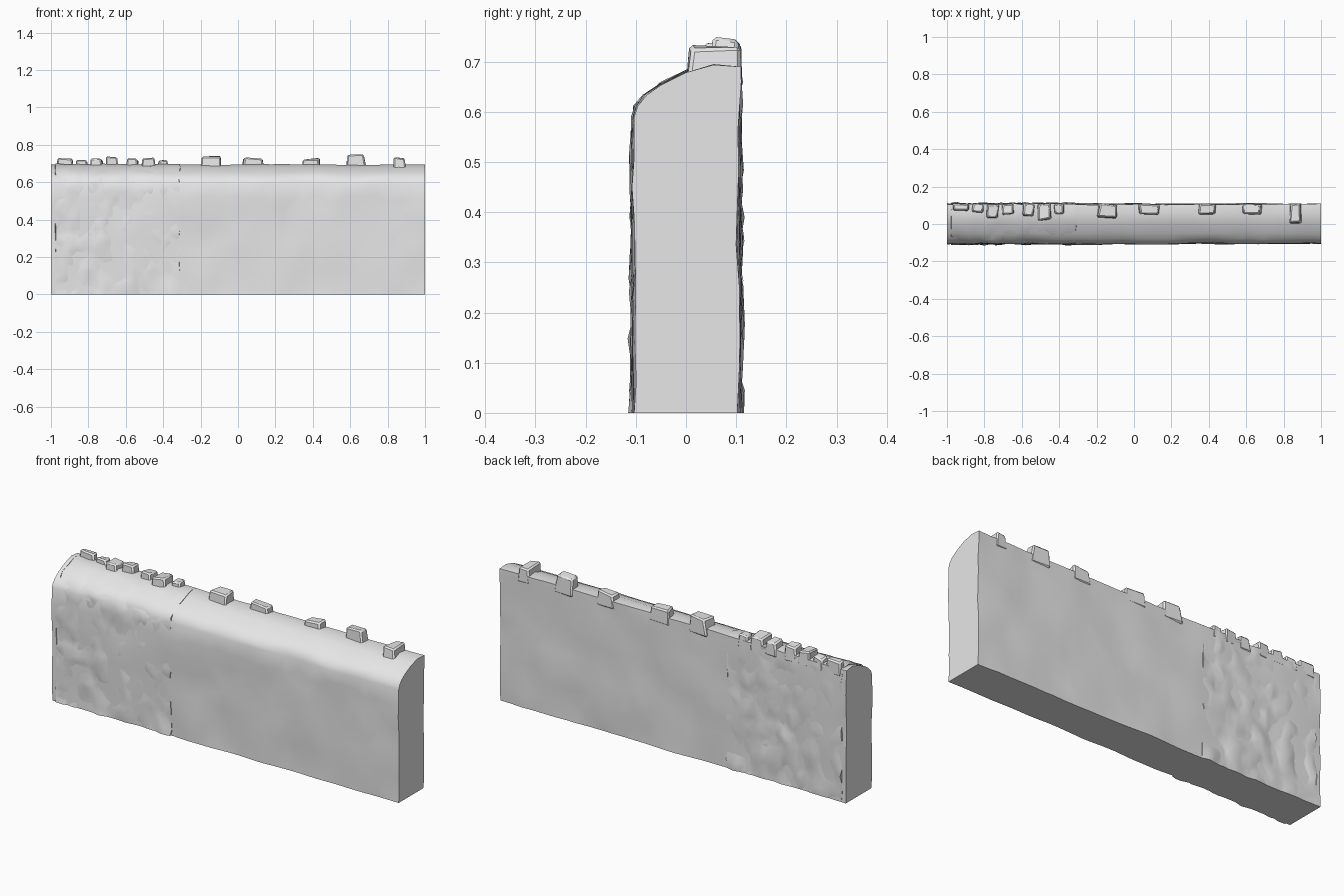
import bpy, bmesh, math, random
from mathutils import Vector, Matrix, noise

random.seed(7)
cube = bpy.data.objects.get("Cube")
if cube:
    bpy.data.objects.remove(cube, do_unlink=True)

stone = bpy.data.materials.new("grey stone")
stone.use_nodes = True
stone.diffuse_color = (0.8, 0.8, 0.8, 1)
stone.node_tree.nodes["Principled BSDF"].inputs["Base Color"].default_value = (0.8, 0.8, 0.8, 1)


def finish(bm, name, angle):
    bmesh.ops.recalc_face_normals(bm, faces=bm.faces)
    mesh = bpy.data.meshes.new(name)
    bm.to_mesh(mesh)
    bm.free()
    mesh.materials.append(stone)
    obj = bpy.data.objects.new(name, mesh)
    bpy.context.collection.objects.link(obj)
    bpy.ops.object.select_all(action='DESELECT')
    obj.select_set(True)
    bpy.context.view_layer.objects.active = obj
    bpy.ops.object.shade_smooth_by_angle(angle=math.radians(angle))
    return obj


def profile(rows):
    """Wall cross-section (y, z): front face, rounded shoulder, ridge, back face."""
    front = [(-0.104, 0.59 * i / rows) for i in range(rows + 1)]
    shoulder = [(-0.096, 0.612), (-0.08, 0.634), (-0.05, 0.655),
                (0, 0.68), (0.055, 0.695), (0.105, 0.69)]
    back = [(0.106, 0.66 * (1 - i / rows)) for i in range(rows + 1)]
    return front + shoulder + back


def rough_wall(name, x0, x1, step, rows, swell, bump, scale, ragged, angle):
    """Sweep the section along x, pushing the faces in and out with noise."""
    bm = bmesh.new()
    count = round((x1 - x0) / step)
    pts = profile(rows)
    rings = []
    for i in range(count + 1):
        end = i in (0, count)
        ring = []
        for y, z in pts:
            x = x0 + (x1 - x0) * i / count
            x += random.uniform(-1, 1) * (ragged if end else step * 0.3)
            n = noise.noise(Vector((x, y * 3, z)) * scale)
            n += 0.5 * noise.noise(Vector((x + 9, y * 3, z)) * scale * 2.3)
            side = 1 if y > 0.1 else -1 if y < -0.06 else 0
            vertical = 0 < z < 0.59
            dy = side * (swell + bump * n)
            dz = 0 if side else swell + bump * 0.5 * n
            if vertical:
                dz = random.uniform(-0.25, 0.25) * 0.59 / rows
            ring.append(bm.verts.new((x, y + dy, z + dz)))
        rings.append(ring)
    for a, b in zip(rings, rings[1:]):
        for j in range(len(pts)):
            k = (j + 1) % len(pts)
            bm.faces.new((a[j], b[j], b[k], a[k]))
    caps = [bm.faces.new(rings[0]), bm.faces.new(rings[-1])]
    sides = [f for f in bm.faces if f not in caps]
    bmesh.ops.triangulate(bm, faces=sides)
    return finish(bm, name, angle)


# Long wall core, and the rougher stone facing around its right-hand part
rough_wall("wall_core", -1, 1, 0.065, 8, 0, 0.009, 5, 0, 40)
rough_wall("rough_stone_facing", -0.975, -0.312, 0.03, 15, 0.001, 0.013, 13, 0.006, 40)

# Broken stones along the ridge: x start, x end, front y, top z
stones = [
    (-0.97, -0.88, 0.07, 0.735), (-0.87, -0.80, 0.06, 0.722),
    (-0.79, -0.72, 0.03, 0.732), (-0.71, -0.64, 0.05, 0.74),
    (-0.60, -0.53, 0.04, 0.73), (-0.52, -0.44, 0.02, 0.735),
    (-0.43, -0.37, 0.05, 0.725), (-0.20, -0.09, 0.03, 0.744),
    (0.02, 0.14, 0.05, 0.735), (0.34, 0.44, 0.05, 0.732),
    (0.58, 0.69, 0.05, 0.752), (0.83, 0.90, 0.0, 0.737),
]
for i, (xa, xb, ya, top) in enumerate(stones):
    bm = bmesh.new()
    low = 0.65
    size = (xb - xa, 0.109 - ya, top - low)
    bmesh.ops.create_cube(bm, size=1)
    bmesh.ops.scale(bm, vec=size, verts=bm.verts)
    for v in bm.verts:
        if v.co.z > 0:
            v.co.x *= random.uniform(0.65, 1)
            v.co.y *= random.uniform(0.8, 1)
            v.co.z -= random.uniform(0, 0.014)
    bmesh.ops.bevel(bm, geom=bm.edges[:], offset=0.007, segments=1, affect='EDGES')
    bmesh.ops.rotate(bm, verts=bm.verts, cent=(0, 0, 0),
                     matrix=Matrix.Rotation(random.uniform(-0.1, 0.1), 3, 'Z'))
    bmesh.ops.translate(bm, verts=bm.verts,
                        vec=((xa + xb) / 2, (ya + 0.109) / 2, (top + low) / 2))
    finish(bm, f"ridge_stone_{i + 1}", 35)
